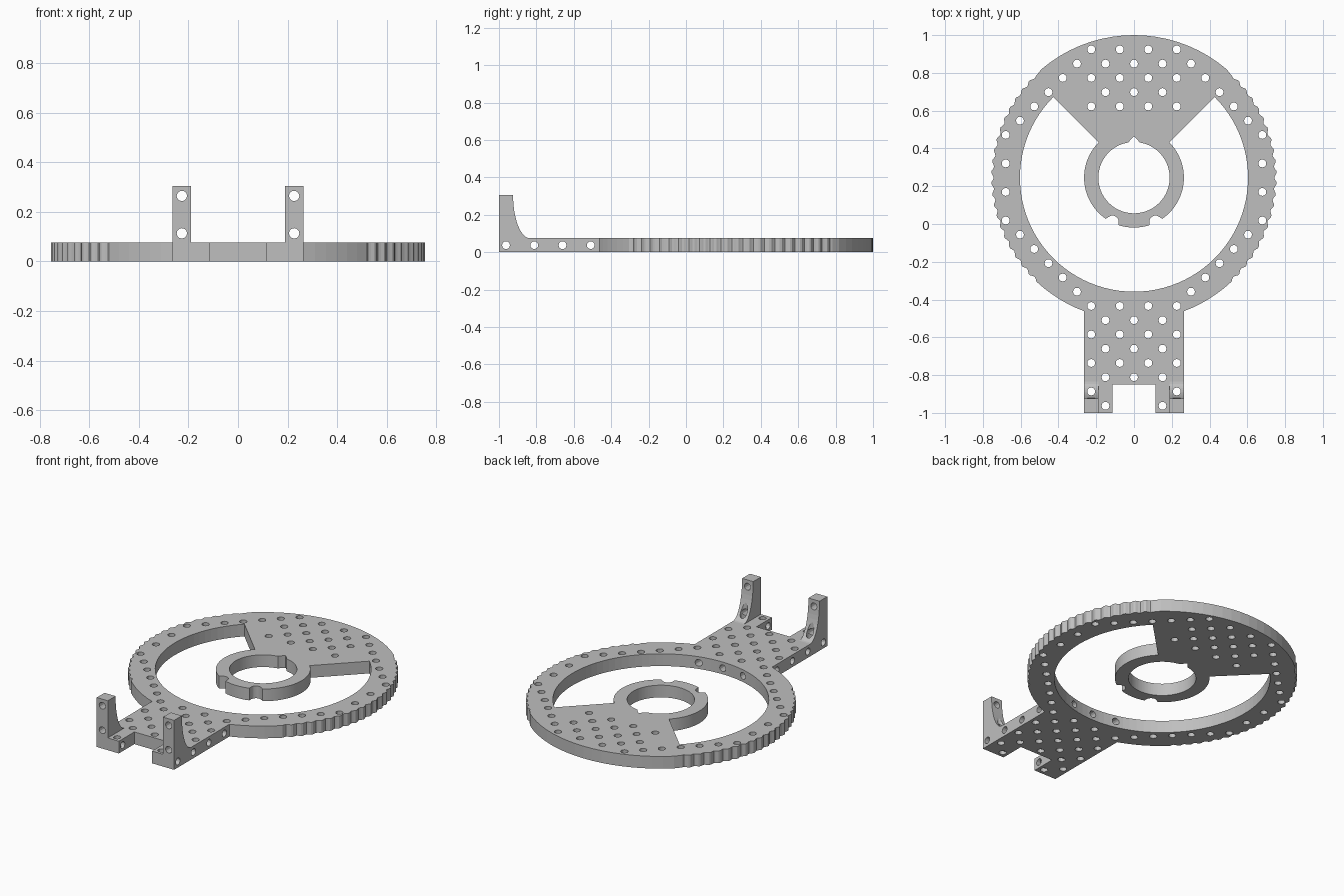
import bpy, bmesh, math
from math import sin, cos, radians, hypot, sqrt
from mathutils import Matrix

if "Cube" in bpy.data.objects:
    bpy.data.objects.remove(bpy.data.objects["Cube"], do_unlink=True)

P = 2 / 26.5                # hole pitch, also the plate thickness
CY = -1 + 16.5 * P          # centre of the ring
R_OUT, R_IN = 10 * P, 8 * P
HUB_OUT, HUB_IN = 3.5 * P, 2.5 * P
ARM = 3.5 * P               # half width of the arm
HOLE = 0.021
HEIGHT = 0.305
scene = bpy.context.scene.collection

grey = bpy.data.materials.new("plain_grey")
grey.use_nodes = True
COLOUR = (0.52, 0.52, 0.52, 1)
grey.diffuse_color = COLOUR
grey.node_tree.nodes["Principled BSDF"].inputs["Base Color"].default_value = COLOUR


def polar(r, deg):
    return (r * cos(radians(deg)), CY + r * sin(radians(deg)))


def notched(r, deg, centres, dist, rad):
    """Radius at an angle after round bites are taken from a rim."""
    for c in centres:
        d = radians((deg - c + 180) % 360 - 180)
        if abs(d) < 1 and abs(dist * sin(d)) < rad:
            r = min(r, dist * cos(d) - sqrt(rad ** 2 - (dist * sin(d)) ** 2))
    return r


def steps(a, b, n):
    return [a + (b - a) * i / n for i in range(n + 1)]


def add_object(name, mesh):
    ob = bpy.data.objects.new(name, mesh)
    scene.objects.link(ob)
    return ob


def evaluated_mesh(ob):
    bpy.context.view_layer.update()
    dg = bpy.context.evaluated_depsgraph_get()
    return bpy.data.meshes.new_from_object(ob.evaluated_get(dg))


def drill(ob, holes):
    """Drill round holes given as (start, axis, length)."""
    bm = bmesh.new()
    for start, axis, length in holes:
        turn = {"x": Matrix.Rotation(radians(90), 4, "Y"),
                "y": Matrix.Rotation(radians(-90), 4, "X"),
                "z": Matrix.Identity(4)}[axis]
        m = Matrix.Translation(start) @ turn @ Matrix.Translation((0, 0, length / 2))
        bmesh.ops.create_cone(bm, cap_ends=True, segments=12, radius1=HOLE,
                              radius2=HOLE, depth=length, matrix=m)
    mesh = bpy.data.meshes.new("drill")
    bm.to_mesh(mesh)
    bm.free()
    cutter = add_object("drill", mesh)
    cutter.hide_render = True
    mod = ob.modifiers.new("holes", "BOOLEAN")
    mod.operation, mod.solver, mod.object = "DIFFERENCE", "EXACT", cutter
    result = evaluated_mesh(ob)
    ob.modifiers.clear()
    ob.data = result
    bpy.data.objects.remove(cutter, do_unlink=True)


def finish(ob):
    ob.data.materials.clear()
    ob.data.materials.append(grey)
    for f in ob.data.polygons:
        f.material_index = 0
        f.use_smooth = False


# Outer outline: grooved rim on both sides, then the forked arm
grooves = [side + a for side in (0, 180) for a in steps(-45, 45, 20)]
join = math.degrees(math.acos(ARM / R_OUT))
angles = (steps(-join, -46.8, 6) + steps(-45.9, 45.9, 102) + steps(49.5, 130.5, 18)
          + steps(134.1, 225.9, 102) + steps(226.8, 180 + join, 6))
outline = [polar(notched(R_OUT, a, grooves, R_OUT + 0.005, 0.017), a) for a in angles]
fork, throat = 1.5 * P, -1 + 2 * P
outline += [(-ARM, -1), (-fork, -1), (-fork, throat),
            (fork, throat), (fork, -1), (ARM, -1)]

# Open window between ring and hub, leaving the solid top sector
bites = [-90 - 26, -90 + 26]
window = [polar(R_IN, a) for a in steps(135, 405, 72)]
window += [polar(notched(HUB_OUT, a, bites, 0.26, 0.033), a) for a in steps(405, 135, 180)]

# Hub bore with a pointed key slot at the back
bore = [polar(HUB_IN + max(0, 0.03 - HUB_IN * abs(radians(a - 90))), a)
        for a in steps(0, 357, 119)]

# Staggered grid of holes in ring, sector and arm
loops = [outline, window, bore]
for i in range(-9, 10):
    for m in range(-16, 10):
        ring = 8.4 < hypot(i, m) < 9.6
        sector = abs(i) <= 3 and 5 <= m <= 8
        arm = abs(i) <= 3 and m <= -9 and not (abs(i) <= 1 and m <= -15)
        if (i + m) % 2 == 0 and (ring or sector or arm):
            loops.append([(i * P + HOLE * cos(radians(a)), CY + m * P + HOLE * sin(radians(a)))
                          for a in range(0, 360, 30)])

curve = bpy.data.curves.new("plate_outline", "CURVE")
curve.dimensions, curve.fill_mode, curve.extrude = "2D", "BOTH", P / 2
for loop in loops:
    spline = curve.splines.new("POLY")
    spline.points.add(len(loop) - 1)
    for pt, (x, y) in zip(spline.points, loop):
        pt.co = (x, y, 0, 1)
    spline.use_cyclic_u = True
source = add_object("plate_outline", curve)
mesh = evaluated_mesh(source)
bpy.data.objects.remove(source, do_unlink=True)
bm = bmesh.new()
bm.from_mesh(mesh)
bmesh.ops.remove_doubles(bm, verts=bm.verts, dist=0.0001)
bmesh.ops.translate(bm, verts=bm.verts, vec=(0, 0, P / 2))
bmesh.ops.recalc_face_normals(bm, faces=bm.faces)
bm.to_mesh(mesh)
bm.free()
plate = add_object("ring_plate", mesh)

# Cross holes through the arm, and blind holes in the ring's inner wall
drill(plate, [((-0.4, -1 + (k + 0.5) * P, P / 2), "x", 0.8) for k in (0, 2, 4, 6)])
drill(plate, [((i * P, CY - 9.5 * P, P / 2), "y", 2 * P) for i in (-2, 0, 2)])
finish(plate)

# Upright posts with a curved foot
foot = 0.09
side_profile = [(-1, P), (-1, HEIGHT)]
side_profile += [(-1 + P + foot * (1 - cos(radians(a))),
                  HEIGHT - (HEIGHT - P) * sin(radians(a))) for a in steps(0, 90, 12)]
for name, s in (("left_post", 1), ("right_post", -1)):
    bm = bmesh.new()
    face = bm.faces.new([bm.verts.new((s * 3 * P - P / 2, y, z)) for y, z in side_profile])
    ext = bmesh.ops.extrude_face_region(bm, geom=[face])
    bmesh.ops.translate(bm, vec=(P, 0, 0),
                        verts=[v for v in ext["geom"] if isinstance(v, bmesh.types.BMVert)])
    bmesh.ops.recalc_face_normals(bm, faces=bm.faces)
    mesh = bpy.data.meshes.new(name)
    bm.to_mesh(mesh)
    bm.free()
    post = add_object(name, mesh)
    drill(post, [((s * 3 * P, -1.1, h * P), "y", 0.4) for h in (1.5, 3.5)])
    drill(post, [((s * 3 * P, -1 + 1.5 * P, 0), "z", 0.5)])
    finish(post)
